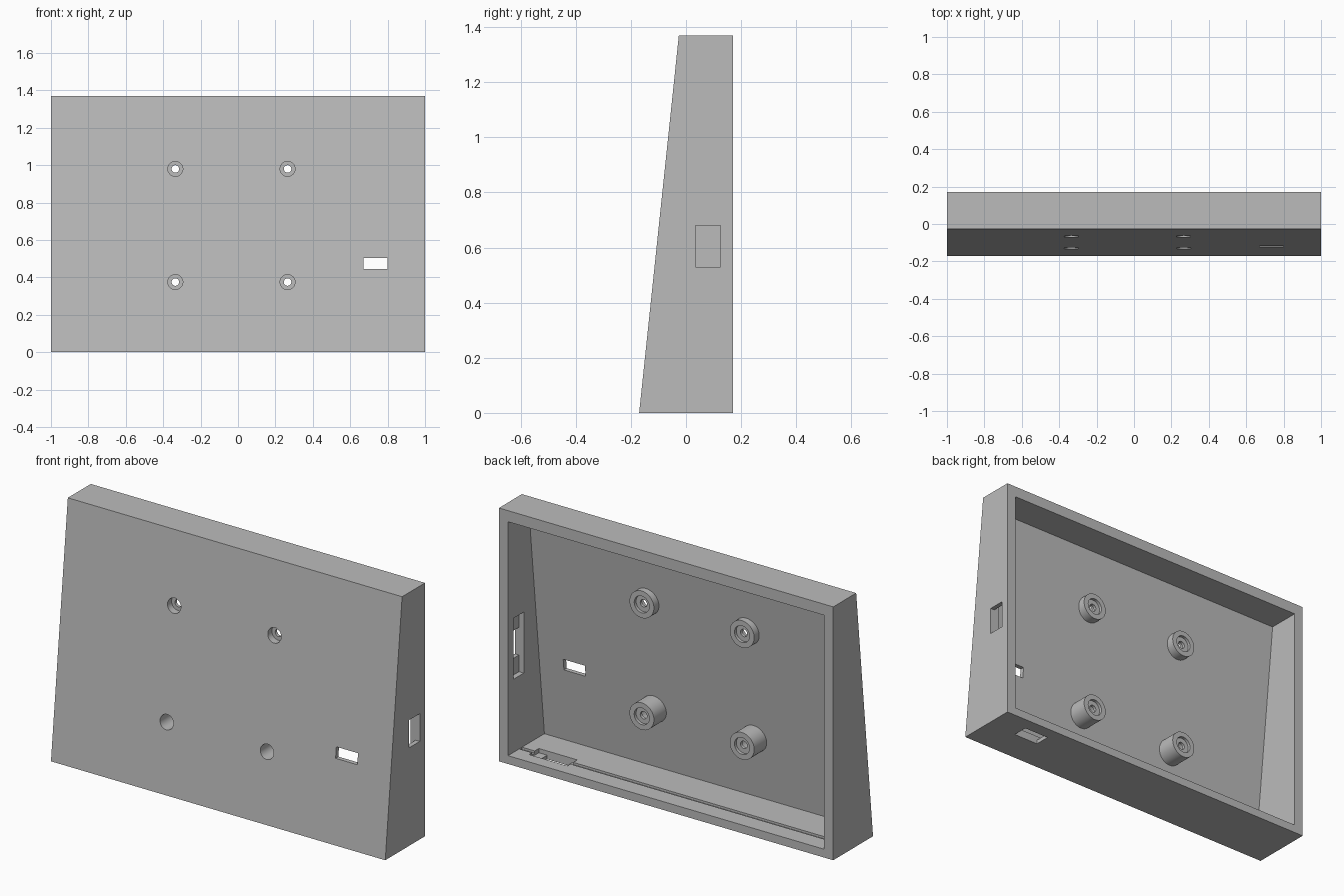
import bpy, bmesh
from math import radians
from mathutils import Matrix, Vector

if "Cube" in bpy.data.objects:
    bpy.data.objects.remove(bpy.data.objects["Cube"], do_unlink=True)

grey = bpy.data.materials.new("plain grey")
grey.use_nodes = True
colour = (0.5, 0.5, 0.5, 1)
grey.diffuse_color = colour
grey.node_tree.nodes["Principled BSDF"].inputs["Base Color"].default_value = colour

HEIGHT, BACK, FRONT_LOW, FRONT_TOP = 1.37, 0.17, -0.17, -0.026
PANEL = 0.024


def front_y(z):
    """Depth of the sloping front face at a given height."""
    return FRONT_LOW + (FRONT_TOP - FRONT_LOW) * z / HEIGHT


def finish(name, bm):
    bmesh.ops.recalc_face_normals(bm, faces=bm.faces)
    mesh = bpy.data.meshes.new(name)
    bm.to_mesh(mesh)
    bm.free()
    mesh.materials.append(grey)
    obj = bpy.data.objects.new(name, mesh)
    bpy.context.collection.objects.link(obj)
    return obj


def prism(name, profile, x0, x1):
    """Extrude a (y, z) profile along x."""
    bm = bmesh.new()
    face = bm.faces.new([bm.verts.new((x0, y, z)) for y, z in profile])
    out = bmesh.ops.extrude_face_region(bm, geom=[face])
    moved = [v for v in out["geom"] if isinstance(v, bmesh.types.BMVert)]
    bmesh.ops.translate(bm, verts=moved, vec=Vector((x1 - x0, 0, 0)))
    return finish(name, bm)


def box(name, x0, x1, y0, y1, z0, z1):
    return prism(name, [(y0, z0), (y1, z0), (y1, z1), (y0, z1)], x0, x1)


def cylinder(name, x, z, radius, y0, y1):
    """Cylinder lying along y."""
    bm = bmesh.new()
    place = Matrix.Translation((x, (y0 + y1) / 2, z)) @ Matrix.Rotation(radians(90), 4, "X")
    bmesh.ops.create_cone(bm, cap_ends=True, segments=40, radius1=radius,
                          radius2=radius, depth=y1 - y0, matrix=place)
    return finish(name, bm)


def combine(target, tool, operation):
    mod = target.modifiers.new(tool.name, "BOOLEAN")
    mod.operation, mod.solver, mod.object = operation, "EXACT", tool
    bpy.context.view_layer.objects.active = target
    bpy.ops.object.modifier_apply(modifier=mod.name)
    bpy.data.objects.remove(tool, do_unlink=True)


# Wedge-shaped shell with an open back
case = prism("wedge_case", [(FRONT_LOW, 0), (BACK, 0), (BACK, HEIGHT), (FRONT_TOP, HEIGHT)], -1, 1)
floor, ceiling, inner = 0.045, 1.31, 0.946
cavity = prism("cavity", [(front_y(floor) + PANEL, floor), (0.3, floor), (0.3, ceiling),
                          (front_y(ceiling) + PANEL, ceiling)], -inner, inner)
combine(case, cavity, "DIFFERENCE")

# Screw bosses, bored from both ends
for x in (-0.335, 0.265):
    for z in (0.375, 0.98):
        combine(case, cylinder("boss", x, z, 0.073, front_y(z) + 0.012, 0), "UNION")
        combine(case, cylinder("front_bore", x, z, 0.04, -0.3, -0.032), "DIFFERENCE")
        combine(case, cylinder("back_bore", x, z, 0.045, -0.016, 0.1), "DIFFERENCE")
        combine(case, cylinder("screw_hole", x, z, 0.02, -0.1, 0.1), "DIFFERENCE")

# Front window, side and bottom ports with inner recesses, and floor groove
for cut in (
    box("front_window", 0.67, 0.80, -0.3, 0, 0.445, 0.505),
    box("side_port", 0.9, 1.1, 0.035, 0.125, 0.53, 0.68),
    box("side_recess", 0.9, 0.975, 0.035, 0.125, 0.44, 0.77),
    box("bottom_port", 0.67, 0.82, 0.015, 0.1, -0.1, 0.1),
    box("bottom_recess", 0.64, 0.87, 0.015, 0.1, 0.022, 0.1),
    box("floor_groove", -inner + 0.001, inner - 0.001, 0.05, 0.074, 0.033, 0.1),
):
    combine(case, cut, "DIFFERENCE")

# Smooth bores and bosses, crisp edges elsewhere
bpy.ops.object.select_all(action="DESELECT")
case.select_set(True)
bpy.context.view_layer.objects.active = case
bpy.ops.object.shade_smooth_by_angle(angle=radians(30))
